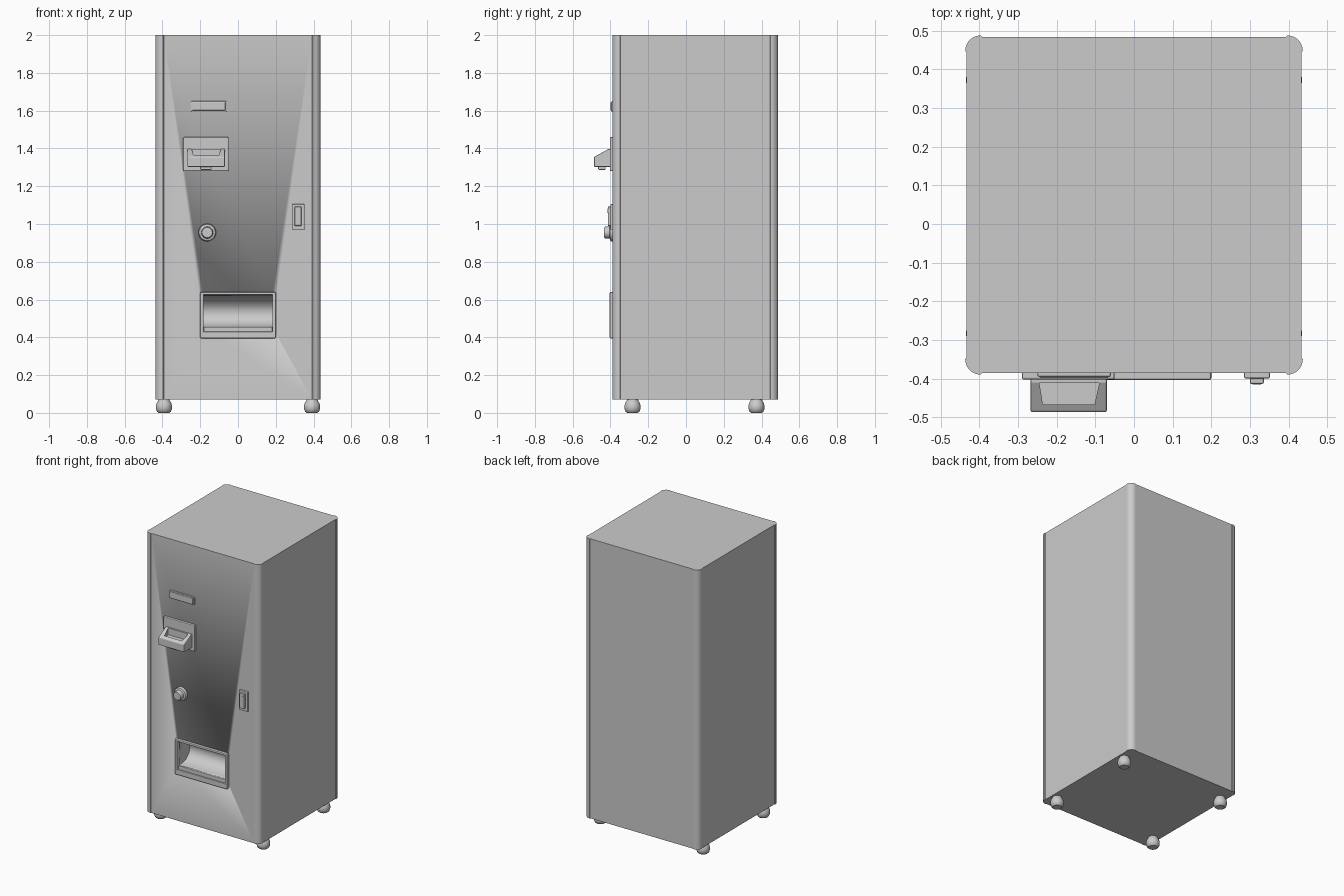
import bpy, bmesh, math
from mathutils import Matrix

if "Cube" in bpy.data.objects:
    bpy.data.objects.remove(bpy.data.objects["Cube"])

grey = bpy.data.materials.new("light grey metal")
grey.use_nodes = True
grey.diffuse_color = (0.6, 0.6, 0.6, 1)
grey.node_tree.nodes["Principled BSDF"].inputs["Base Color"].default_value = (0.6, 0.6, 0.6, 1)

FRONT = -0.384


def finish(name, bm, bevel=0.0):
    bmesh.ops.recalc_face_normals(bm, faces=bm.faces)
    mesh = bpy.data.meshes.new(name)
    bm.to_mesh(mesh)
    bm.free()
    mesh.materials.append(grey)
    ob = bpy.data.objects.new(name, mesh)
    bpy.context.collection.objects.link(ob)
    if bevel:
        mod = ob.modifiers.new("Bevel", "BEVEL")
        mod.width, mod.segments = bevel, 2
    return ob


def smooth(ob):
    bpy.ops.object.select_all(action="DESELECT")
    ob.select_set(True)
    bpy.context.view_layer.objects.active = ob
    bpy.ops.object.shade_smooth_by_angle(angle=math.radians(35))


def prism(name, points, vec, bevel=0.0):
    bm = bmesh.new()
    face = bm.faces.new([bm.verts.new(p) for p in points])
    new = bmesh.ops.extrude_face_region(bm, geom=[face])["geom"]
    bmesh.ops.translate(bm, vec=vec, verts=[v for v in new if isinstance(v, bmesh.types.BMVert)])
    return finish(name, bm, bevel)


def box(name, x0, x1, y0, y1, z0, z1, bevel=0.0):
    pts = [(x0, y0, z0), (x1, y0, z0), (x1, y1, z0), (x0, y1, z0)]
    return prism(name, pts, (0, 0, z1 - z0), bevel)


def lathe(name, profile, matrix, steps=32):
    """Spin (radius, height) points about the local z axis."""
    bm = bmesh.new()
    verts = [bm.verts.new((r, 0, h)) for r, h in profile]
    edges = [bm.edges.new(pair) for pair in zip(verts, verts[1:])]
    bmesh.ops.spin(bm, geom=verts + edges, axis=(0, 0, 1), cent=(0, 0, 0),
                   angle=math.tau, steps=steps)
    bmesh.ops.remove_doubles(bm, verts=bm.verts, dist=1e-5)
    bm.transform(matrix)
    ob = finish(name, bm)
    smooth(ob)
    return ob


def cut(target, cutter):
    cutter.hide_render = True
    cutter.hide_set(True)
    mod = target.modifiers.new("Cut", "BOOLEAN")
    mod.operation, mod.solver, mod.object = "DIFFERENCE", "EXACT", cutter


# cabinet: rounded corner posts standing slightly proud of the panels
hx, hy, cy, r, step = 0.437, 0.439, 0.049, 0.04, 0.004
quarter = [(hx - step, hy - r - 0.004), (hx, hy - r)]
quarter += [(hx - r + r * math.cos(a), hy - r + r * math.sin(a))
            for a in [math.pi / 2 * i / 10 for i in range(1, 10)]]
quarter += [(hx - r, hy), (hx - r - 0.004, hy - step)]
outline = []
for sx, sy in ((1, 1), (-1, 1), (-1, -1), (1, -1)):
    pts = quarter if sx * sy > 0 else quarter[::-1]
    outline += [(sx * x, cy + sy * y, 0.07) for x, y in pts]
cabinet = prism("cabinet", outline, (0, 0, 1.93))
smooth(cabinet)

# delivery scoop hollowed into the cabinet
scoop = [(-0.5, 0.625), (-0.36, 0.62), (-0.31, 0.60), (-0.275, 0.565), (-0.265, 0.53),
         (-0.275, 0.495), (-0.31, 0.465), (-0.36, 0.455), (-0.5, 0.455)]
scoop_cutter = prism("scoop_cutter", [(-0.182, y, z) for y, z in scoop], (0.364, 0, 0))
smooth(scoop_cutter)
cut(cabinet, scoop_cutter)

# delivery frame: outer rim, and a lower lip
for name, x0, x1, z0, z1 in (("frame_left", -0.2, -0.182, 0.395, 0.64),
                             ("frame_right", 0.182, 0.2, 0.395, 0.64),
                             ("frame_top", -0.19, 0.19, 0.624, 0.64),
                             ("frame_bottom", -0.19, 0.19, 0.395, 0.43)):
    box("delivery_" + name, x0, x1, -0.404, FRONT + 0.01, z0, z1, 0.005)
box("delivery_lip", -0.182, 0.182, -0.393, FRONT + 0.01, 0.425, 0.455, 0.003)

# label plate
box("label_plate", -0.25, -0.06, -0.396, FRONT + 0.01, 1.595, 1.65, 0.005)
box("label_panel", -0.243, -0.067, -0.399, FRONT, 1.602, 1.643, 0.002)

# coin unit: back plate, sloped hopper with a tapered recess, small latch below
box("coin_plate", -0.29, -0.05, -0.403, FRONT + 0.01, 1.28, 1.46, 0.005)
side = [(-0.395, 1.302), (-0.487, 1.302), (-0.487, 1.355), (-0.41, 1.397), (-0.395, 1.397)]
hopper = prism("coin_hopper", [(-0.268, y, z) for y, z in side], (0.198, 0, 0), 0.005)
recess = [(-0.245, -0.412, 1.42), (-0.09, -0.412, 1.42),
          (-0.102, -0.467, 1.42), (-0.236, -0.467, 1.42)]
cut(hopper, prism("recess_cutter", recess, (0, 0, -0.07)))
box("hopper_latch", -0.2, -0.14, -0.465, -0.425, 1.287, 1.305, 0.004)

# push button
facing = Matrix.Translation((-0.163, FRONT, 0.955)) @ Matrix.Rotation(math.pi / 2, 4, "X")
lathe("push_button", [(0, -0.01), (0.047, -0.01), (0.047, 0.012), (0.043, 0.018), (0.034, 0.02),
                      (0.031, 0.022), (0.031, 0.043), (0.027, 0.049), (0, 0.05)], facing)

# door lock
box("lock_plate", 0.285, 0.352, -0.4, FRONT + 0.01, 0.97, 1.105, 0.004)
box("lock_handle", 0.3, 0.336, -0.414, FRONT, 0.99, 1.092, 0.004)
turn = Matrix.Translation((0.318, -0.41, 1.07)) @ Matrix.Rotation(math.pi / 2, 4, "X")
lathe("lock_cylinder", [(0, 0), (0.011, 0), (0.011, 0.006), (0, 0.006)], turn, 16)

# ball feet
foot = [(0, 0), (0.028, 0), (0.036, 0.006), (0.042, 0.02), (0.043, 0.035), (0.039, 0.052),
        (0.031, 0.064), (0.029, 0.075), (0, 0.075)]
for side_name, x in (("right", -0.392), ("left", 0.392)):
    for end, y in (("front", -0.283), ("back", 0.373)):
        lathe(f"foot_{end}_{side_name}", foot, Matrix.Translation((x, y, 0)))
